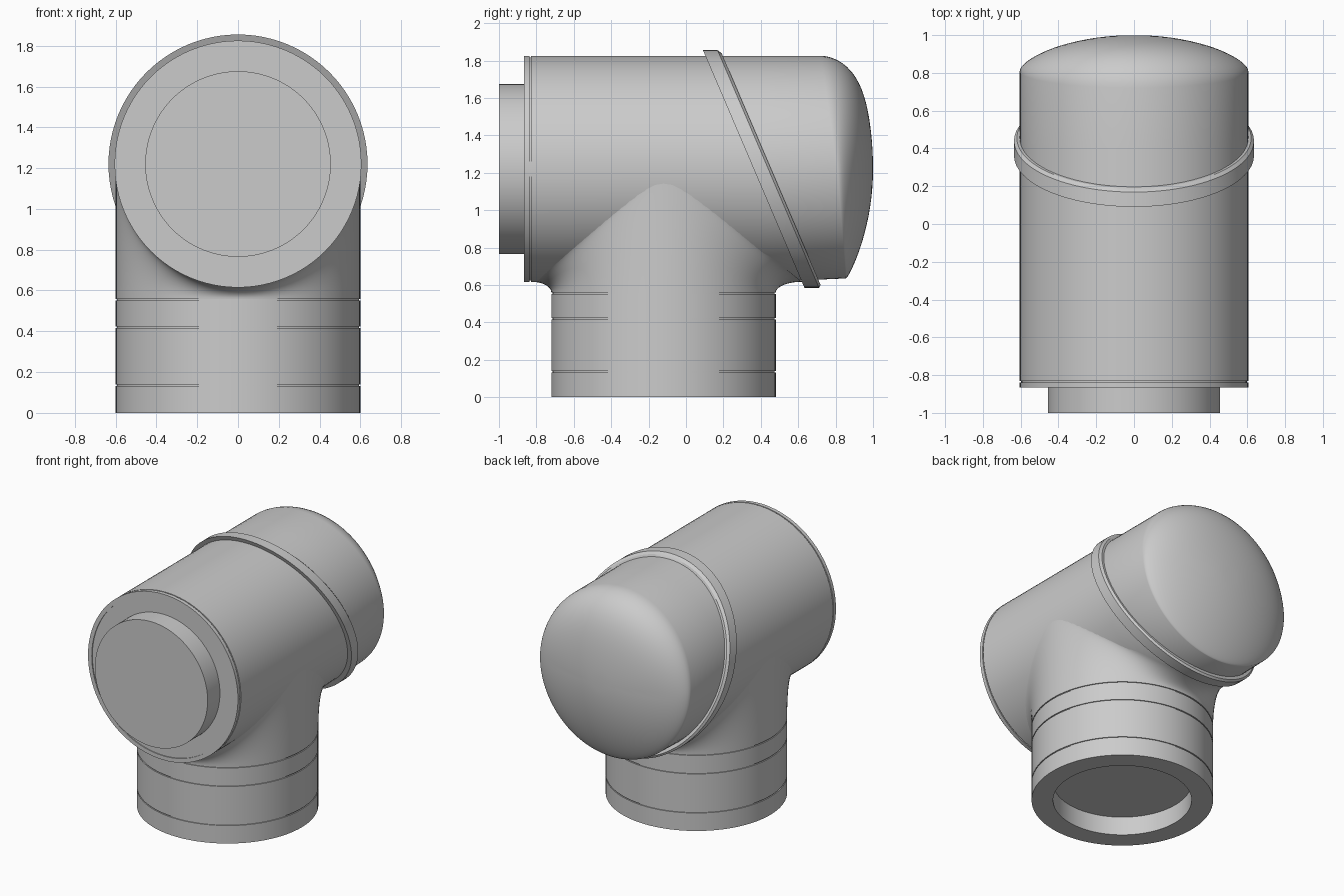
import bpy, bmesh, math
from math import sin, cos, sqrt, pi

if "Cube" in bpy.data.objects:
    bpy.data.objects.remove(bpy.data.objects["Cube"])

SEG = 96
AXIS_Z = 1.22     # height of the horizontal barrel axis
BARREL_R = 0.605
PIPE_Y = -0.12    # centre of the vertical pipe
PIPE_R = 0.6
ANGLES = [2 * pi * i / SEG for i in range(SEG)]

grey = bpy.data.materials.new("plain grey")
grey.use_nodes = True
COLOR = (0.6, 0.6, 0.6, 1)
grey.diffuse_color = COLOR
grey.node_tree.nodes["Principled BSDF"].inputs["Base Color"].default_value = COLOR


def loft(name, rings, start=True, end=True, closed=False):
    """Skin a list of rings, optionally closing the ends or joining last to first."""
    bm = bmesh.new()
    loops = [[bm.verts.new(p) for p in ring] for ring in rings]
    pairs = list(zip(loops, loops[1:]))
    if closed:
        pairs.append((loops[-1], loops[0]))
    for a, b in pairs:
        for i in range(SEG):
            j = (i + 1) % SEG
            bm.faces.new((a[i], a[j], b[j], b[i]))
    if start:
        bm.faces.new(loops[0])
    if end:
        bm.faces.new(loops[-1])
    bmesh.ops.recalc_face_normals(bm, faces=bm.faces)
    mesh = bpy.data.meshes.new(name)
    bm.to_mesh(mesh)
    bm.free()
    mesh.materials.append(grey)
    obj = bpy.data.objects.new(name, mesh)
    bpy.context.collection.objects.link(obj)
    bpy.ops.object.select_all(action='DESELECT')
    obj.select_set(True)
    bpy.context.view_layer.objects.active = obj
    bpy.ops.object.shade_smooth_by_angle(angle=math.radians(32))
    return obj


def barrel_ring(r, y):
    return [(r * cos(a), y, AXIS_Z + r * sin(a)) for a in ANGLES]


def pipe_ring(r, z):
    return [(r * cos(a), PIPE_Y + r * sin(a), z) for a in ANGLES]


def cap_ring(f):
    """Ring of the domed rear end: soft shoulder on top, crisp edge below."""
    ring = []
    for a in ANGLES:
        up = sin(a)
        bow = 0.13 - 0.03 * max(up, 0)
        edge = 0.06 + (0.12 * up if up > 0 else 0.045 * up)
        y = 1 - bow * f * f - edge * (1 - sqrt(max(0, 1 - f ** 6)))
        r = f * (BARREL_R - 0.02 * max(-up, 0) ** 2)
        ring.append((r * cos(a), y, AXIS_Z + r * up))
    return ring


# Barrel with grooved front flange and domed rear
front = [(0.575, -0.858), (0.575, -0.865), (BARREL_R, -0.865), (BARREL_R, -0.838),
         (0.597, -0.838), (0.597, -0.83), (BARREL_R, -0.83), (BARREL_R, 0.4)]
rings = [barrel_ring(r, y) for r, y in front]
rings += [cap_ring(sin(pi / 2 * k / 18)) for k in range(18, 0, -1)]
loft("barrel", rings)

# Plug on the front end
loft("front_plug", [barrel_ring(0.455, -1), barrel_ring(0.455, -0.85)])


# Slanted collar around the barrel
def collar_ring(r, y):
    return [(r * cos(a), y - 0.427 * r * sin(a), AXIS_Z + r * sin(a)) for a in ANGLES]


loft("slanted_collar", [collar_ring(0.59, 0.362), collar_ring(0.635, 0.362),
                        collar_ring(0.635, 0.44), collar_ring(0.62, 0.455),
                        collar_ring(0.59, 0.455)], False, False, True)

# Vertical pipe with recessed socket and two grooves
profile = [(0.458, 0.135), (0.458, 0), (PIPE_R, 0)]
for z in (0.135, 0.42, 0.555):
    profile += [(PIPE_R, z - 0.004), (0.593, z - 0.004), (0.593, z + 0.004), (PIPE_R, z + 0.004)]
loft("vertical_pipe", [pipe_ring(r, z) for r, z in profile], True, False)


# Flared saddle that blends the pipe into the barrel
def saddle_ring(t):
    ring = []
    for a in ANGLES:
        x = PIPE_R * cos(a)
        top = AXIS_Z - sqrt(BARREL_R ** 2 - x * x) + 0.002
        flare = (0.14 if sin(a) > 0 else 0.105) * (1 - cos(t * pi / 2))
        ring.append((x, PIPE_Y + (PIPE_R + flare) * sin(a), 0.559 + (top - 0.559) * sin(t * pi / 2)))
    return ring


loft("pipe_saddle", [saddle_ring(k / 14) for k in range(15)], False, False)
